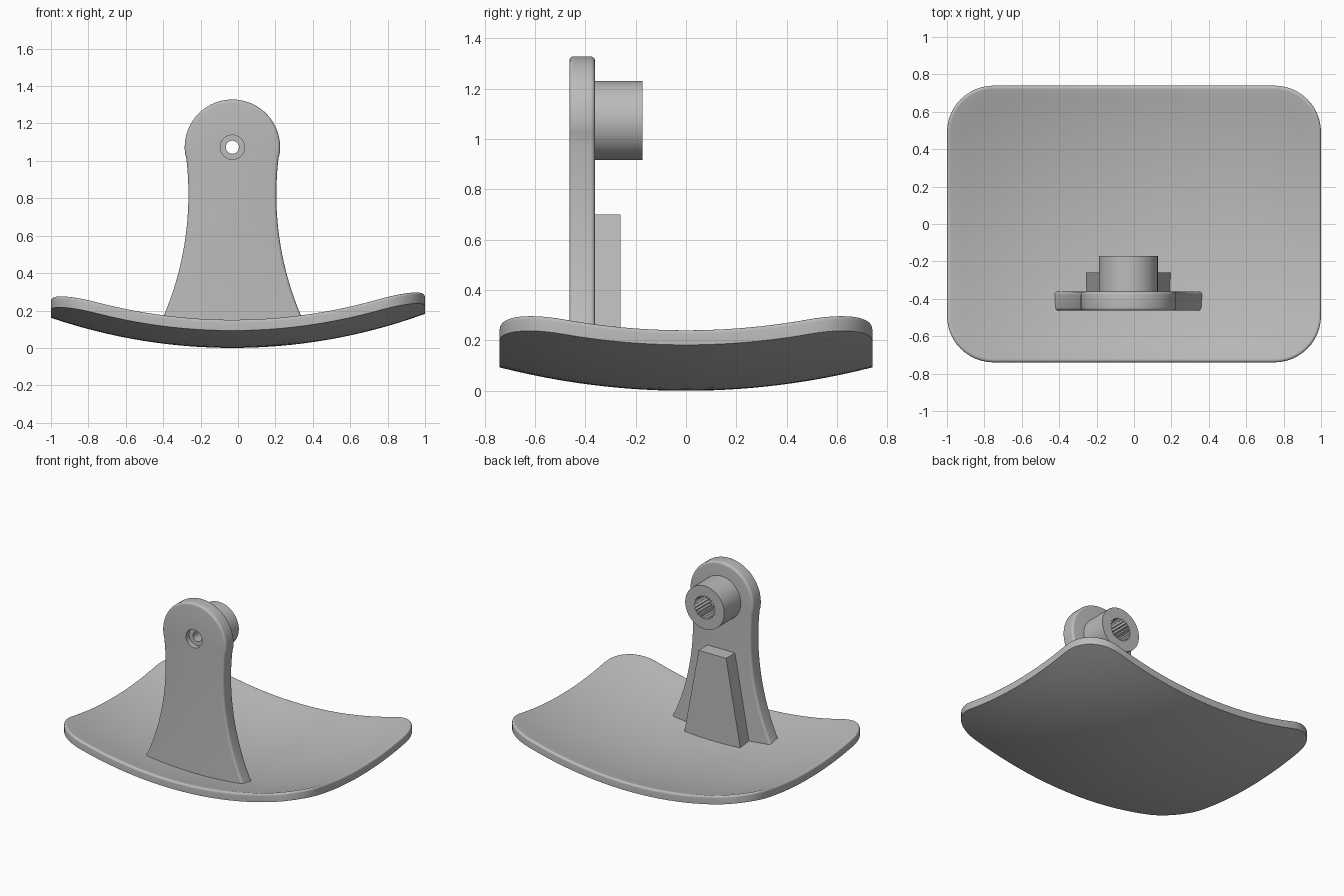
import bpy, bmesh, math

if "Cube" in bpy.data.objects:
    bpy.data.objects.remove(bpy.data.objects["Cube"])

CX, PIN_Z = -0.03, 1.073          # symmetry axis of the arm, height of the pivot

grey = bpy.data.materials.new("plain grey")
grey.diffuse_color = (0.5, 0.5, 0.5, 1)
grey.use_nodes = True
grey.node_tree.nodes["Principled BSDF"].inputs["Base Color"].default_value = grey.diffuse_color


def make(name, bm):
    bmesh.ops.recalc_face_normals(bm, faces=bm.faces)
    me = bpy.data.meshes.new(name)
    bm.to_mesh(me)
    bm.free()
    ob = bpy.data.objects.new(name, me)
    bpy.context.collection.objects.link(ob)
    me.materials.append(grey)
    return ob


def activate(ob):
    bpy.ops.object.select_all(action='DESELECT')
    ob.select_set(True)
    bpy.context.view_layer.objects.active = ob


def smooth(ob, angle=25):
    activate(ob)
    bpy.ops.object.shade_smooth_by_angle(angle=math.radians(angle))


def prism(name, pts, y0, y1):
    """Extrude an x-z outline from y0 to y1."""
    bm = bmesh.new()
    a = [bm.verts.new((x, y0, z)) for x, z in pts]
    b = [bm.verts.new((x, y1, z)) for x, z in pts]
    bm.faces.new(a)
    bm.faces.new(b[::-1])
    for i in range(len(a)):
        j = (i + 1) % len(a)
        bm.faces.new((a[i], b[i], b[j], a[j]))
    return make(name, bm)


def circle(r, n=64):
    return [(CX + r * math.cos(2 * math.pi * i / n),
             PIN_Z + r * math.sin(2 * math.pi * i / n)) for i in range(n)]


def cut(ob, cutter):
    cutter.hide_render = True
    m = ob.modifiers.new("cut", 'BOOLEAN')
    m.operation, m.solver, m.object = 'DIFFERENCE', 'EXACT', cutter
    activate(ob)
    bpy.ops.object.modifier_apply(modifier=m.name)


# Dished plate: rounded rectangle cut from a spherical shell, top rim filleted
def rounded_rect(inset, hx=1.0, hy=0.74, r=0.25, arc=12, side=20):
    hx, hy, r = hx - inset, hy - inset, r - inset
    corners = []
    for k, (sx, sy) in enumerate(((1, 1), (-1, 1), (-1, -1), (1, -1))):
        corners.append([(sx * (hx - r) + r * math.cos((k + i / arc) * math.pi / 2),
                         sy * (hy - r) + r * math.sin((k + i / arc) * math.pi / 2))
                        for i in range(arc + 1)])
    pts = []
    for k, c in enumerate(corners):
        p, q = c[-1], corners[(k + 1) % 4][0]
        pts += c + [(p[0] + (q[0] - p[0]) * i / side, p[1] + (q[1] - p[1]) * i / side)
                    for i in range(1, side)]
    return pts


def bowl(x, y, radius):
    return 3.0 - math.sqrt(radius ** 2 - (x - CX) ** 2 - y ** 2)


OUT, INN, FIL, RINGS = 3.0, 2.94, 0.02, 14
bm = bmesh.new()
loops = []


def add_ring(pts, radius, drop=0.0):
    loops.append([bm.verts.new((x, y, bowl(x, y, radius) - drop)) for x, y in pts])


for i in range(1, RINGS + 1):                       # underside, centre to rim
    add_ring([(x * i / RINGS, y * i / RINGS) for x, y in rounded_rect(0)], OUT)
for i in range(7):                                  # filleted rim
    a = i / 6 * math.pi / 2
    add_ring(rounded_rect(FIL * (1 - math.cos(a))), INN, FIL * (1 - math.sin(a)))
for i in range(RINGS - 1, 0, -1):                   # upper side, rim to centre
    add_ring([(x * i / RINGS, y * i / RINGS) for x, y in rounded_rect(FIL)], INN)
n = len(loops[0])
for a, b in zip(loops, loops[1:]):
    for i in range(n):
        j = (i + 1) % n
        bm.faces.new((a[i], a[j], b[j], b[i]))
for loop, radius in ((loops[0], OUT), (loops[-1], INN)):
    c = bm.verts.new((0, 0, bowl(0, 0, radius)))
    for i in range(n):
        bm.faces.new((loop[i], loop[(i + 1) % n], c))
smooth(make("dished_plate", bm))

# Upright arm: round head on a waisted, flared stem
half = []
for i in range(21):
    z = 0.07 + (1.018 - 0.07) * i / 20
    half.append((0.235 + 1.66 - math.sqrt(1.66 ** 2 - (z - 0.82) ** 2), z))
start = math.asin((1.018 - PIN_Z) / 0.255)
for i in range(1, 33):
    a = start + (math.pi / 2 - start) * i / 32
    half.append((0.255 * math.cos(a), PIN_Z + 0.255 * math.sin(a)))
outline = [(CX + x, z) for x, z in half] + [(CX - x, z) for x, z in half[-2::-1]]
arm = prism("upright_arm", outline, -0.463, -0.362)
bev = arm.modifiers.new("round", 'BEVEL')
bev.width, bev.segments, bev.limit_method = 0.016, 5, 'ANGLE'
bev.angle_limit = math.radians(40)
activate(arm)
bpy.ops.object.modifier_apply(modifier=bev.name)

# Boss behind the head
boss = prism("pivot_boss", circle(0.157), -0.37, -0.172)

# Screw hole, front counterbore and toothed socket
hole = prism("hole_cutter", circle(0.035, 32), -0.6, 0.0)
counterbore = prism("counterbore_cutter", circle(0.065, 48), -0.6, -0.425)
TEETH = 24
teeth = []
for i in range(TEETH * 2):
    a = math.pi * (i + 0.5) / TEETH
    r = 0.086 if i % 2 else 0.074
    teeth.append((CX + r * math.cos(a), PIN_Z + r * math.sin(a)))
socket = prism("socket_cutter", teeth, -0.33, 0.0)
for ob, cutters in ((arm, (hole, counterbore)), (boss, (hole, socket))):
    for c in cutters:
        cut(ob, c)
    smooth(ob)
for c in (hole, counterbore, socket):
    bpy.data.objects.remove(c)

# Tapered rib bracing the back of the arm
prism("back_rib", [(CX - 0.23, 0.05), (CX + 0.23, 0.05),
                   (CX + 0.11, 0.70), (CX - 0.11, 0.70)], -0.37, -0.26)
